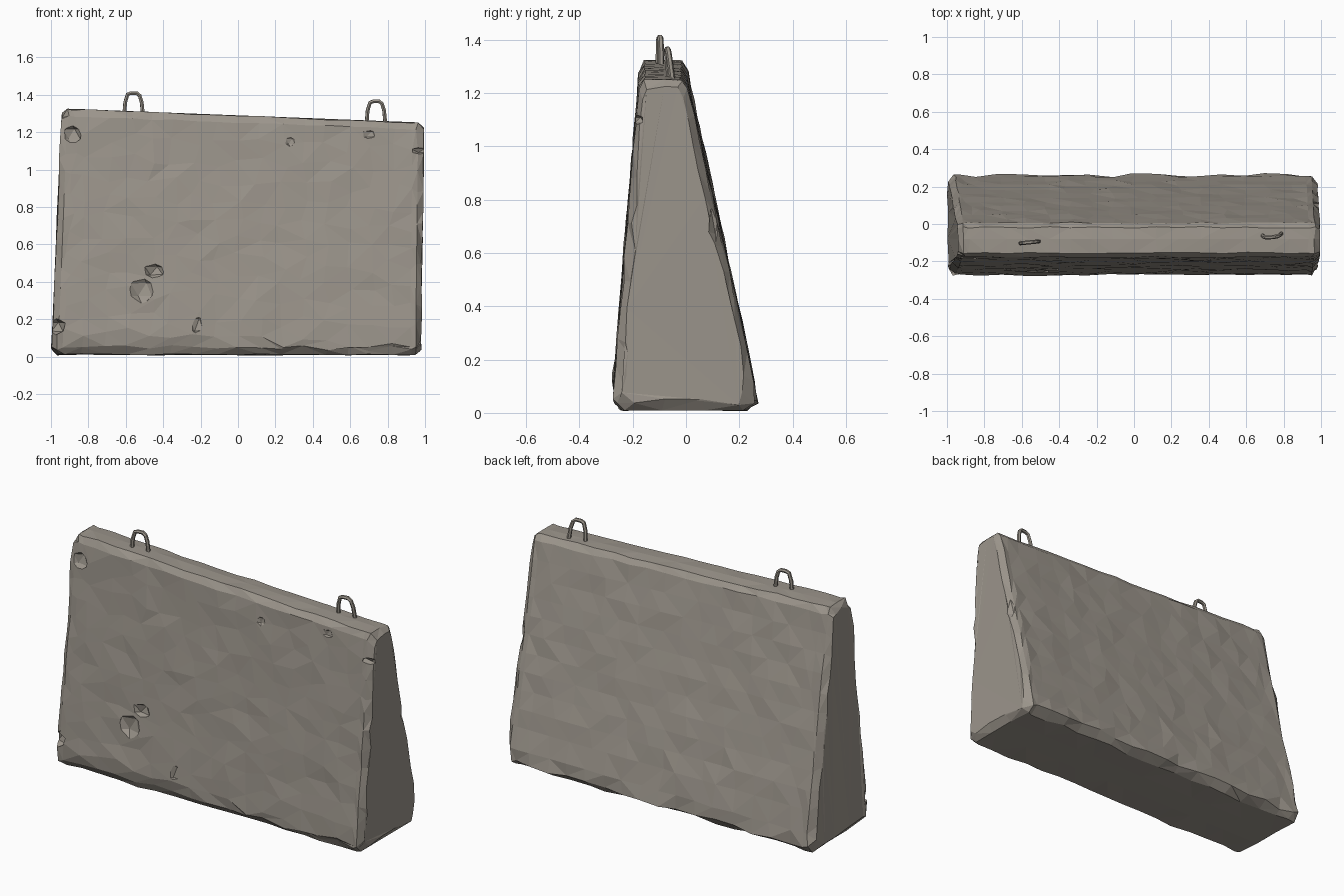
import bpy, bmesh, random
from mathutils import Vector

if "Cube" in bpy.data.objects:
    bpy.data.objects.remove(bpy.data.objects["Cube"])

random.seed(7)
R = random.uniform


def lerp(a, b, f):
    return a + (b - a) * f


def top_z(x):
    # the top edge falls from left to right
    return 1.287 - 0.039 * x


def side_profile(x):
    """Worn wedge cross-section (y, z, kind) at position x, front bottom first."""
    chip = R(0.10, 0.16) if x < 0.15 else R(0.05, 0.10)
    pts = [(-0.235 + R(-.012, .012), 0.012, 'edge'),
           (-0.262 + R(-.008, .006), 0.05 + R(-.02, .015), 'edge'),
           (-0.272, chip, 'edge')]
    rows = 11
    for i in range(1, rows):                       # front face
        f = i / rows
        pts.append((lerp(-0.272, -0.177, f), lerp(chip, 1.285, f), 'face'))
    pts += [(-0.176, 1.288, 'edge'), (-0.155, 1.325, 'edge'),
            (-0.08, 1.328, 'top'),
            (-0.018, 1.322, 'edge'), (0.006, 1.29, 'edge')]
    for i in range(1, rows):                       # back face
        f = i / rows
        pts.append((lerp(0.006, 0.252, f), lerp(1.29, 0.14, f), 'face'))
    pts += [(0.254, 0.12, 'edge'), (0.262 + R(-.01, .008), 0.045 + R(-.01, .01), 'edge'),
            (0.215 + R(-.015, .015), 0.010, 'edge'),
            (0.07, 0.010, 'top'), (-0.09, 0.010, 'top')]
    return pts


def place(t, y, z, kind, end):
    # worn ends shrink towards the middle of the wedge
    if end:
        c = lerp(-0.005, -0.085, z / 1.3)
        y = c + (y - c) * R(0.80, 0.90)
        z = 0.70 + (z - 0.70) * R(0.93, 0.975)
    # surface irregularity
    if kind == 'face':
        t += 0 if abs(t) > 0.93 else R(-.03, .03)
        dz = R(-.03, .03)
        y += R(-.005, .005) + dz * (0.083 if y < -0.17 and z > 0 else 0) * (not end)
        z += dz if y < -0.15 else 0
    elif kind == 'edge':
        t += 0 if end else R(-.012, .012)
        y += R(-.005, .005)
        z += R(-.004, .004)
    f = z / 1.3
    half = lerp(0.998, 0.945, f) if t < 0 else lerp(0.978, 0.993, f)
    x = t * half
    if end:
        x += R(-.006, .004) * (1 if t > 0 else -1)
    return Vector((x, y, max(0.002, z * top_z(x) / 1.325)))


# weathered concrete wedge, lofted along x
inner = [-0.965, -0.93] + [-0.84 + 0.12 * i for i in range(15)] + [0.94, 0.97]
stations = [-1.0] + inner + [1.0]
bm = bmesh.new()
rings = []
for t in stations:
    end = abs(t) == 1.0
    rings.append([bm.verts.new(place(t, y, z, k, end)) for y, z, k in side_profile(t)])
n = len(rings[0])
for a, b in zip(rings, rings[1:]):
    for i in range(n):
        j = (i + 1) % n
        bm.faces.new((a[i], a[j], b[j], b[i]))
bm.faces.new(rings[0])
bm.faces.new(rings[-1])
bmesh.ops.triangulate(bm, faces=bm.faces[:], quad_method='BEAUTY', ngon_method='BEAUTY')
bmesh.ops.recalc_face_normals(bm, faces=bm.faces[:])
me = bpy.data.meshes.new("concrete_block")
bm.to_mesh(me)
bm.free()
block = bpy.data.objects.new("concrete_block", me)
bpy.context.collection.objects.link(block)

# broken-out chips: position and half-size of each rough cutter
chips = [((-0.45, -0.262, 0.46), (0.065, 0.05, 0.045)),
         ((-0.51, -0.268, 0.36), (0.075, 0.04, 0.08)),
         ((-0.89, -0.20, 1.19), (0.065, 0.045, 0.06)),
         ((0.70, -0.188, 1.19), (0.045, 0.02, 0.03)),
         ((0.98, -0.19, 1.10), (0.06, 0.035, 0.022)),
         ((-0.22, -0.30, 0.17), (0.05, 0.05, 0.07)),
         ((0.28, -0.19, 1.15), (0.03, 0.015, 0.03)),
         ((0.42, 0.04, 1.20), (0.10, 0.03, 0.03)),
         ((1.00, 0.11, 0.72), (0.05, 0.03, 0.10)),
         ((-0.98, -0.27, 0.16), (0.07, 0.05, 0.05))]
for i, (pos, size) in enumerate(chips):
    bpy.ops.mesh.primitive_ico_sphere_add(subdivisions=1, radius=1, location=pos)
    cutter = bpy.context.object
    cutter.name = "chip_cutter_%d" % i
    cutter.hide_render = True
    for v in cutter.data.vertices:
        v.co = Vector([c * s * R(.85, 1.15) for c, s in zip(v.co, size)])
    mod = block.modifiers.new("chip", 'BOOLEAN')
    mod.operation = 'DIFFERENCE'
    mod.solver = 'EXACT'
    mod.object = cutter
    bpy.context.view_layer.objects.active = block
    bpy.ops.object.modifier_apply(modifier=mod.name)
    bpy.data.objects.remove(cutter)


def lifting_loop(name, x, y, top, lean):
    """Bent steel bar set into the top of the block."""
    cu = bpy.data.curves.new(name, 'CURVE')
    cu.dimensions = '3D'
    cu.bevel_depth = 0.011
    cu.bevel_resolution = 1
    cu.use_fill_caps = True
    shape = [(-.053, -.16), (-.045, -.06), (-.032, -.018), (-.014, -.011),
             (.016, -.011), (.032, -.024), (.043, -.06), (.053, -.16)]
    sp = cu.splines.new('POLY')
    sp.points.add(len(shape) - 1)
    for p, (dx, dz) in zip(sp.points, shape):
        p.co = (x + dx, y + dx * 0.1 + lean * (dz + 0.06), top + dz, 1)
    sp.use_smooth = False
    ob = bpy.data.objects.new(name, cu)
    bpy.context.collection.objects.link(ob)


lifting_loop("lifting_loop_left", -0.558, -0.098, 1.42, 0.0)
lifting_loop("lifting_loop_right", 0.738, -0.064, 1.376, -0.12)

# warm grey concrete
mat = bpy.data.materials.new("concrete")
mat.diffuse_color = (0.33, 0.30, 0.26, 1)
mat.use_nodes = True
mat.node_tree.nodes["Principled BSDF"].inputs["Base Color"].default_value = mat.diffuse_color
for ob in bpy.context.collection.objects:
    ob.data.materials.append(mat)
